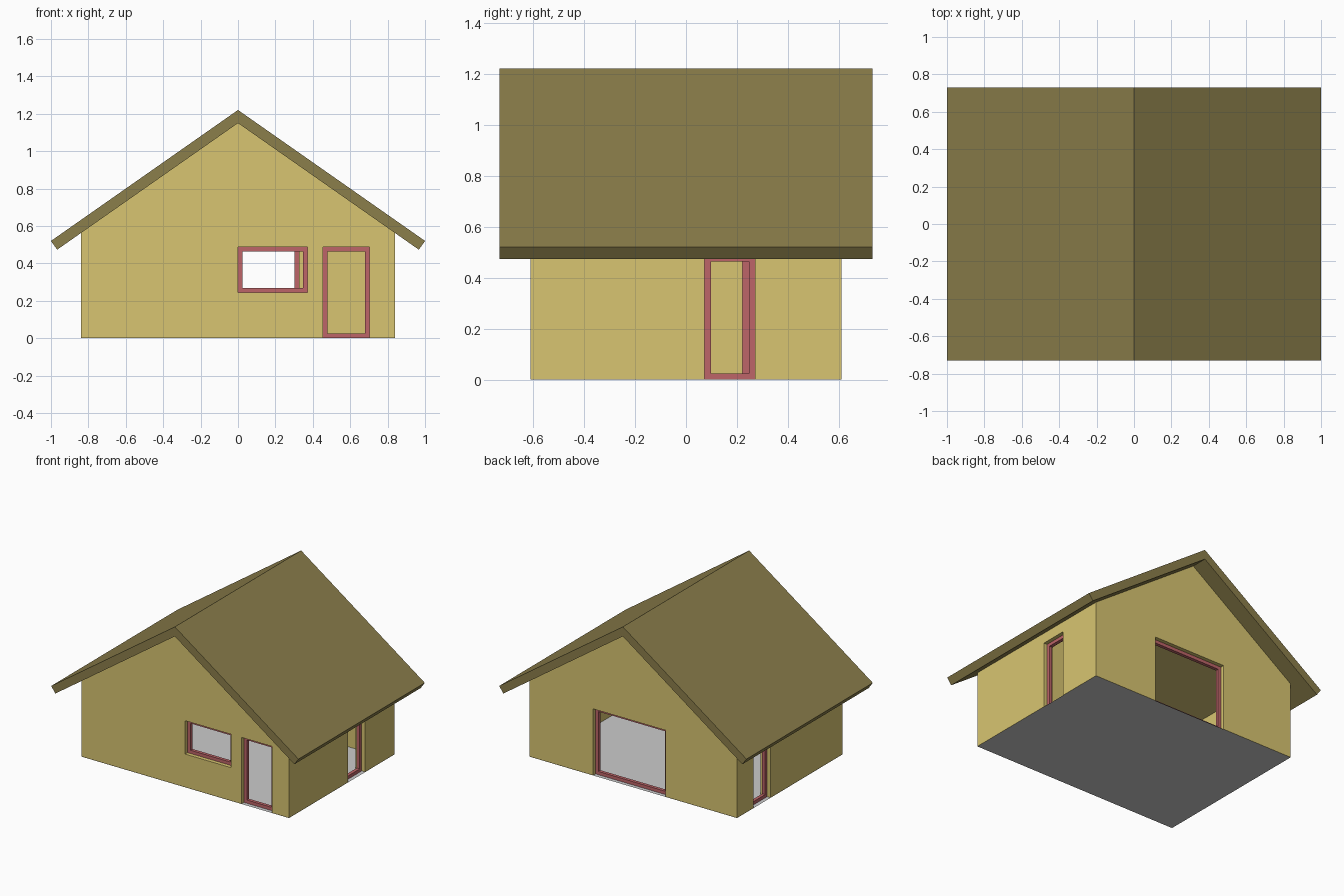
import bpy, bmesh

if "Cube" in bpy.data.objects:
    bpy.data.objects.remove(bpy.data.objects["Cube"])

WX, WY, T = 0.84, 0.61, 0.08        # wall half width, half depth, thickness
FW, FD = 0.024, 0.024               # frame bar width and depth
TOP = 0.487                         # shared head height of all openings


def material(name, rgb):
    m = bpy.data.materials.new(name)
    m.diffuse_color = (*rgb, 1)
    m.use_nodes = True
    m.node_tree.nodes["Principled BSDF"].inputs["Base Color"].default_value = m.diffuse_color
    return m


WALL = material("wall_yellow", (0.69, 0.56, 0.165))
ROOF = material("roof_olive", (0.26, 0.21, 0.07))
TRIM = material("trim_red", (0.51, 0.13, 0.14))


def finish(name, bm, mat=None):
    bmesh.ops.recalc_face_normals(bm, faces=bm.faces)
    me = bpy.data.meshes.new(name)
    bm.to_mesh(me)
    bm.free()
    ob = bpy.data.objects.new(name, me)
    bpy.context.collection.objects.link(ob)
    if mat:
        me.materials.append(mat)
    return ob


def prism(name, profile, half_y, mat=None):
    """Extrude an xz profile along y, centred."""
    bm = bmesh.new()
    f = bm.faces.new([bm.verts.new((x, -half_y, z)) for x, z in profile])
    ext = bmesh.ops.extrude_face_region(bm, geom=[f])["geom"]
    verts = [g for g in ext if isinstance(g, bmesh.types.BMVert)]
    bmesh.ops.translate(bm, verts=verts, vec=(0, 2 * half_y, 0))
    return finish(name, bm, mat)


def box(name, lo, hi):
    bm = bmesh.new()
    bmesh.ops.create_cube(bm, size=1)
    for v in bm.verts:
        v.co = [hi[i] if v.co[i] > 0 else lo[i] for i in range(3)]
    return finish(name, bm)


def cut(target, cutter):
    mod = target.modifiers.new("cut", 'BOOLEAN')
    mod.operation, mod.solver, mod.object = 'DIFFERENCE', 'EXACT', cutter
    bpy.context.view_layer.objects.active = target
    bpy.ops.object.modifier_apply(modifier=mod.name)
    bpy.data.objects.remove(cutter)


def place(axis, along, depth, z):
    """Point on a wall: axis 'x' walls run along x, 'y' walls along y."""
    return (along, depth, z) if axis == 'x' else (depth, along, z)


def frame(name, axis, a0, a1, z0, z1, centre):
    """Rectangular picture frame with mitred corners."""
    bm = bmesh.new()
    rings = []
    for d in (centre - FD / 2, centre + FD / 2):
        for i in (0, FW):
            pts = [(a0 + i, z0 + i), (a1 - i, z0 + i), (a1 - i, z1 - i), (a0 + i, z1 - i)]
            rings.append([bm.verts.new(place(axis, a, d, z)) for a, z in pts])
    for p, q in ((0, 1), (1, 3), (3, 2), (2, 0)):
        for k in range(4):
            n = (k + 1) % 4
            bm.faces.new((rings[p][k], rings[p][n], rings[q][n], rings[q][k]))
    return finish(name, bm, TRIM)


# Gabled wall shell, hollowed out
walls = prism("walls", [(-WX, 0.001), (WX, 0.001), (WX, 0.562), (0, 1.15), (-WX, 0.562)], WY, WALL)
cut(walls, box("room_cutter", (T - WX, T - WY, -1), (WX - T, WY - T, 2)))

# Openings: name, wall axis, side, start, end, sill height
openings = [
    ("front_window", 'x', -1, 0.0, 0.372, 0.243),
    ("front_door", 'x', -1, 0.455, 0.703, 0.0),
    ("back_window", 'x', 1, -0.263, 0.325, 0.0),
    ("right_door", 'y', 1, 0.073, 0.27, 0.0),
    ("left_door", 'y', -1, 0.222, 0.42, 0.0),
]
for name, axis, side, a0, a1, z0 in openings:
    c = side * ((WY if axis == 'x' else WX) - T / 2)
    low = z0 if z0 > 0 else -0.1
    cut(walls, box(name + "_cutter", place(axis, a0, c - 0.1, low), place(axis, a1, c + 0.1, TOP)))
    frame(name + "_frame", axis, a0, a1, max(z0, 0.001), TOP, c)

# Flat floor
bm = bmesh.new()
bm.faces.new([bm.verts.new((x, y, 0)) for x, y in ((-WX, -WY), (WX, -WY), (WX, WY), (-WX, WY))])
finish("floor", bm)

# Folded roof with overhanging eaves
half = [(0.967, 0.473), (1.0, 0.52)]
prism("roof", [(0, 1.15)] + half + [(0, 1.22)] + [(-x, z) for x, z in reversed(half)], 0.73, ROOF)
